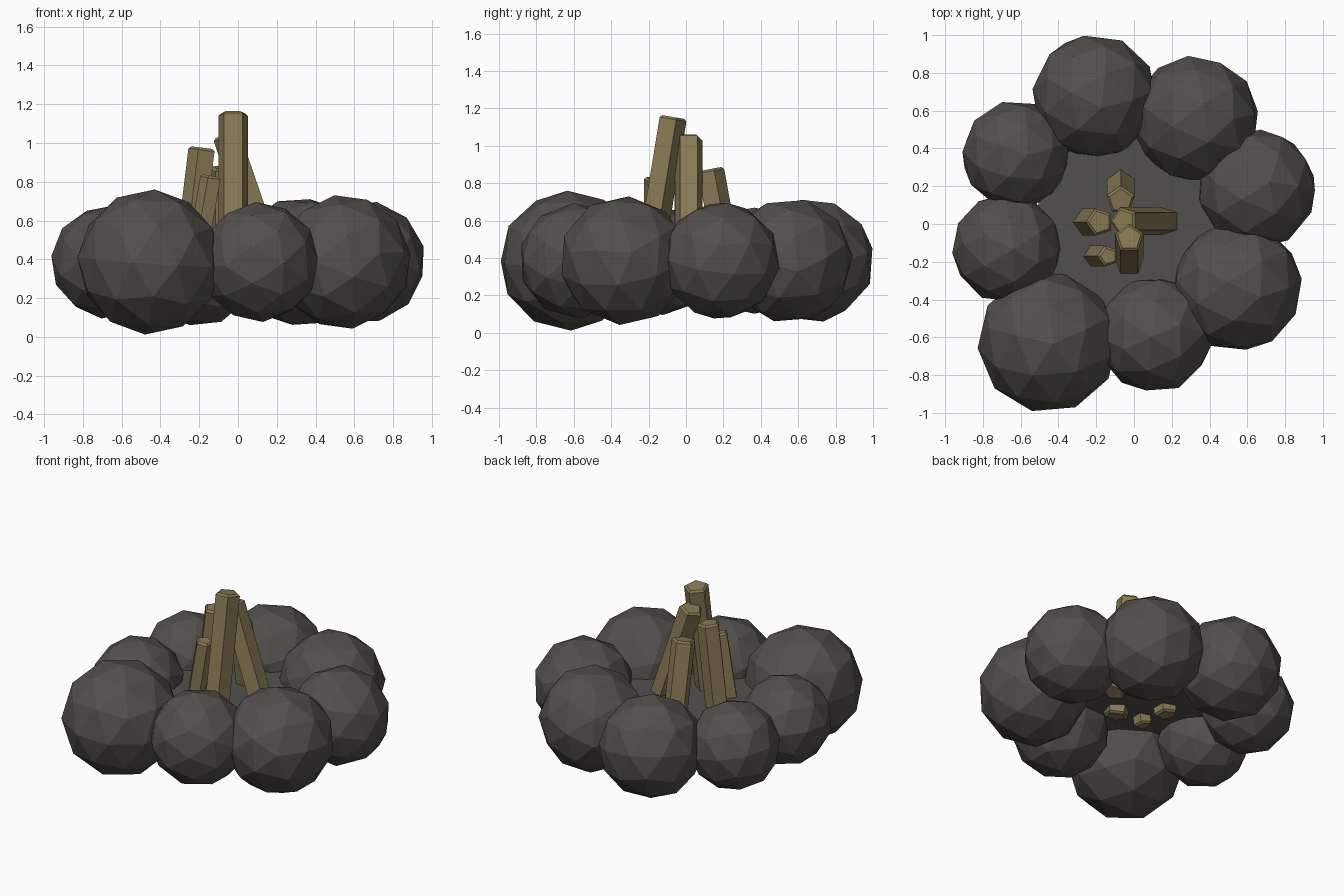
import bpy, math, random
from mathutils import Vector, Euler

if "Cube" in bpy.data.objects:
    bpy.data.objects.remove(bpy.data.objects["Cube"])

random.seed(4)


def material(name, rgb):
    m = bpy.data.materials.new(name)
    m.diffuse_color = (*rgb, 1)
    m.use_nodes = True
    m.node_tree.nodes["Principled BSDF"].inputs["Base Color"].default_value = m.diffuse_color
    return m


STONE = material("dark_stone", (0.086, 0.077, 0.071))
ASH = material("ash_grey", (0.086, 0.081, 0.077))
WOOD = material("dry_wood", (0.25, 0.195, 0.09))


def finish(name, mat):
    ob = bpy.context.object
    ob.name = name
    ob.data.materials.append(mat)
    return ob


# Ring of faceted stones: x, y, radius
STONE_Z = 0.386
stones = [
    (-0.455, -0.625, 0.375), (0.11, -0.585, 0.31), (0.545, -0.33, 0.348),
    (0.65, 0.185, 0.318), (0.325, 0.555, 0.338), (-0.21, 0.675, 0.333),
    (-0.625, 0.365, 0.290), (-0.672, -0.13, 0.293),
]
for i, (x, y, r) in enumerate(stones):
    # The biggest stone sits upright and touches the ground on its tip
    rot = (0.05, 0.05, 0.4) if i == 0 else [random.uniform(0, 6.28) for _ in range(3)]
    bpy.ops.mesh.primitive_ico_sphere_add(
        subdivisions=2, radius=r, location=(x, y, STONE_Z), rotation=rot)
    finish(f"ring_stone_{i + 1}", STONE)

# Thin ash bed closing the middle of the ring
bpy.ops.mesh.primitive_cylinder_add(
    vertices=24, radius=0.52, depth=0.008, location=(0, 0, 0.41))
finish("ash_bed", ASH)


# Five-sided leaning logs with chamfered ends
def log(name, bottom, top, r, spin):
    a, b = Vector(bottom), Vector(top)
    d = b - a
    bpy.ops.mesh.primitive_cylinder_add(
        vertices=5, radius=r, depth=d.length, location=(a + b) / 2)
    ob = finish(name, WOOD)
    ob.rotation_mode = 'QUATERNION'
    tilt = Vector((0, 0, 1)).rotation_difference(d)
    ob.rotation_quaternion = tilt @ Euler((0, 0, spin)).to_quaternion()
    bev = ob.modifiers.new("end_chamfer", 'BEVEL')
    bev.width = 0.012
    bev.segments = 1
    bev.limit_method = 'ANGLE'
    bev.angle_limit = math.radians(80)   # only the end rims


log("front_log", (-0.025, -0.205, 0.36), (-0.025, -0.075, 1.155), 0.08, 0.0)
log("right_log", (0.18, 0.015, 0.36), (-0.055, 0.015, 1.045), 0.078, math.pi / 2)
log("left_log", (-0.255, 0.01, 0.36), (-0.18, 0.01, 0.975), 0.075, math.pi / 2)
log("back_log", (-0.07, 0.22, 0.36), (-0.07, 0.125, 0.875), 0.078, 0.0)
log("short_log", (-0.22, -0.17, 0.35), (-0.135, -0.17, 0.83), 0.058, math.pi / 2)
